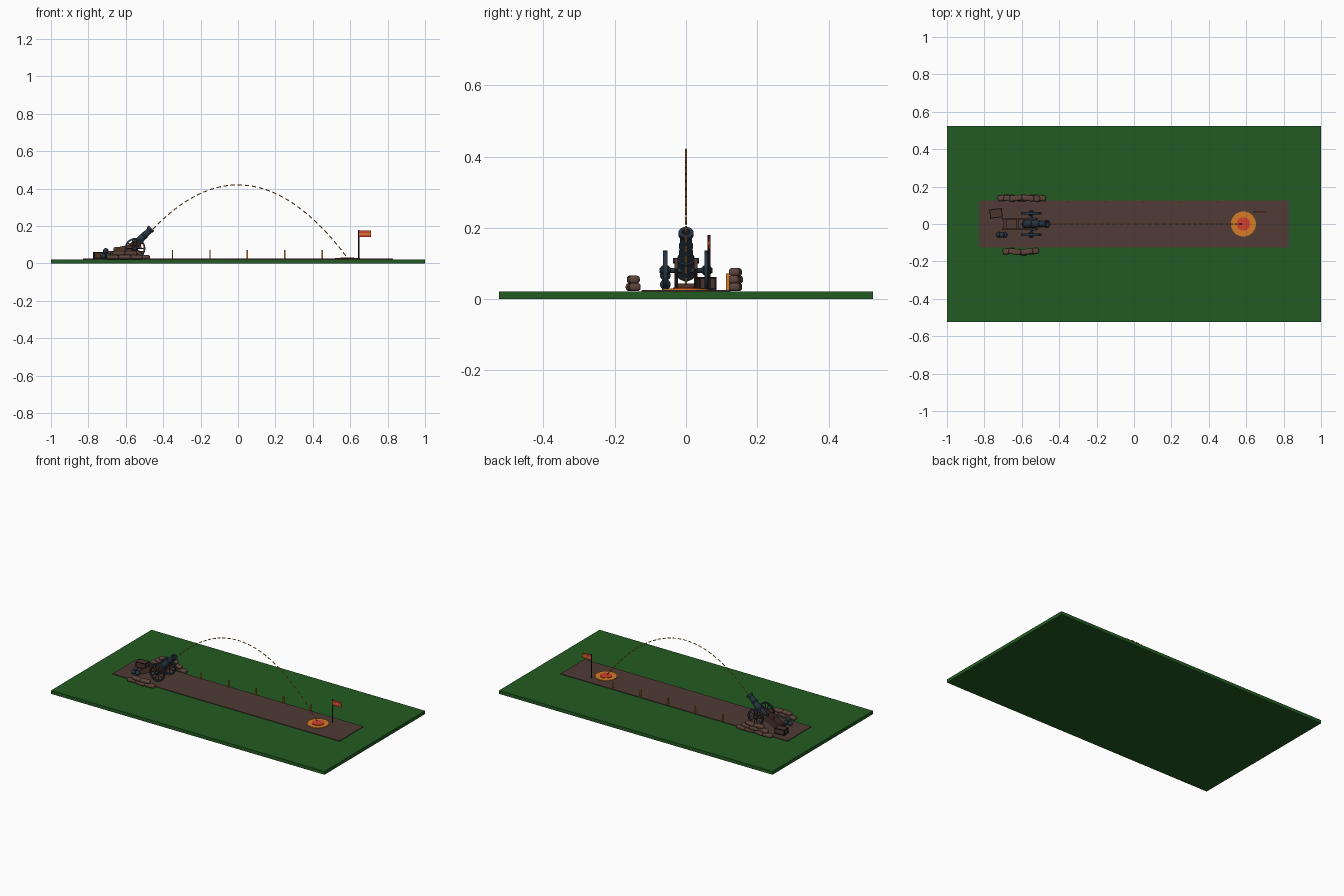
import bpy, bmesh, math
from mathutils import Matrix, Vector

cube = bpy.data.objects.get("Cube")
if cube:
    bpy.data.objects.remove(cube, do_unlink=True)


def material(name, r, g, b):
    m = bpy.data.materials.new(name)
    m.use_nodes = True
    m.diffuse_color = (r, g, b, 1)
    m.node_tree.nodes["Principled BSDF"].inputs["Base Color"].default_value = (r, g, b, 1)
    return m


GRASS = material("grass green", 0.016, 0.105, 0.016)
DIRT = material("dirt brown", 0.08, 0.044, 0.036)
IRON = material("blue iron", 0.02, 0.036, 0.055)
BLACK = material("black", 0.008, 0.008, 0.01)
WOOD = material("dark wood", 0.075, 0.036, 0.024)
SACK = material("sack brown", 0.11, 0.058, 0.042)
ORANGE = material("orange", 0.65, 0.2, 0.02)
RED = material("red", 0.65, 0.05, 0.03)

GROUND, PATH = 0.022, 0.026


def finish(name, bm, mat, smooth=False):
    bmesh.ops.recalc_face_normals(bm, faces=bm.faces[:])
    mesh = bpy.data.meshes.new(name)
    bm.to_mesh(mesh)
    bm.free()
    ob = bpy.data.objects.new(name, mesh)
    bpy.context.collection.objects.link(ob)
    mesh.materials.append(mat)
    if smooth:
        bpy.ops.object.select_all(action='DESELECT')
        ob.select_set(True)
        bpy.context.view_layer.objects.active = ob
        bpy.ops.object.shade_smooth_by_angle(angle=math.radians(40))
    return ob


def box(bm, center, size, turn=None):
    m = Matrix.Translation(center) @ (turn or Matrix()) @ Matrix.Diagonal((*size, 1))
    return bmesh.ops.create_cube(bm, size=1, matrix=m)["verts"]


def rod(bm, a, b, r, sides=12):
    a, b = Vector(a), Vector(b)
    turn = (b - a).to_track_quat('Z', 'Y').to_matrix().to_4x4()
    bmesh.ops.create_cone(bm, cap_ends=True, segments=sides, radius1=r, radius2=r,
                          depth=(b - a).length, matrix=Matrix.Translation((a + b) / 2) @ turn)


def lathe(bm, profile, matrix, sides=24, closed=False):
    """Turn (radius, height) points around local z."""
    rings = [[bm.verts.new(matrix @ Vector((r * math.cos(t), r * math.sin(t), h)))
              for t in (2 * math.pi * i / sides for i in range(sides))] for r, h in profile]
    pairs = list(zip(rings, rings[1:])) + ([(rings[-1], rings[0])] if closed else [])
    for p, q in pairs:
        for i in range(sides):
            j = (i + 1) % sides
            bm.faces.new((p[i], p[j], q[j], q[i]))
    if not closed:
        bm.faces.new(rings[0])
        bm.faces.new(rings[-1])


# Ground slab and dirt track
bm = bmesh.new()
box(bm, (0, 0, GROUND / 2), (2, 1.05, GROUND))
finish("grass_base", bm, GRASS)
bm = bmesh.new()
box(bm, (0, 0, (GROUND + PATH) / 2), (1.66, 0.25, PATH - GROUND))
finish("dirt_track", bm, DIRT)

# Barrel, tilted up toward +x
tilt = Matrix.Translation((-0.575, 0, 0.075)) @ Matrix.Rotation(math.radians(45), 4, 'Y')
bm = bmesh.new()
lathe(bm, [(0.004, -0.034), (0.009, -0.028), (0.005, -0.021), (0.02, -0.015), (0.026, -0.008),
           (0.026, 0), (0.023, 0.002), (0.022, 0.045), (0.025, 0.047), (0.025, 0.055),
           (0.021, 0.057), (0.018, 0.1), (0.02, 0.102), (0.02, 0.108), (0.017, 0.11),
           (0.016, 0.142), (0.021, 0.148), (0.021, 0.16), (0.011, 0.16), (0.011, 0.12)], tilt)
finish("cannon_barrel", bm, IRON, True)
bm = bmesh.new()
lathe(bm, [(0.0108, 0.13), (0.0108, 0.132)], tilt)
finish("barrel_bore", bm, BLACK)
bm = bmesh.new()
rod(bm, (-0.54, -0.036, 0.108), (-0.54, 0.036, 0.108), 0.008)
rod(bm, (-0.55, -0.075, 0.081), (-0.55, 0.075, 0.081), 0.007)
finish("axle_and_trunnions", bm, IRON, True)

# Carriage cheeks and trail
bm = bmesh.new()
cheek = [(-0.515, 0.085), (-0.525, 0.114), (-0.56, 0.114), (-0.59, 0.098), (-0.63, 0.09),
         (-0.705, 0.045), (-0.705, 0.028), (-0.68, 0.028), (-0.6, 0.062), (-0.55, 0.068)]
for y in (-0.027, 0.027):
    face = bm.faces.new([bm.verts.new((x, y - 0.005, z)) for x, z in cheek])
    out = bmesh.ops.extrude_face_region(bm, geom=[face])["geom"]
    bmesh.ops.translate(bm, vec=(0, 0.01, 0),
                        verts=[v for v in out if isinstance(v, bmesh.types.BMVert)])
for x, z in ((-0.69, 0.037), (-0.625, 0.068)):
    box(bm, (x, 0, z), (0.014, 0.06, 0.014))
finish("carriage", bm, WOOD)

# Wheels
for side, s in (("left", 1), ("right", -1)):
    place = Matrix.Translation((-0.55, 0.058 * s, 0.081)) @ Matrix.Rotation(math.pi / 2, 4, 'X')
    bm = bmesh.new()
    lathe(bm, [(0.055, -0.006), (0.055, 0.006), (0.046, 0.006), (0.046, -0.006)], place, 28, True)
    lathe(bm, [(0.008, -0.014), (0.013, -0.009), (0.013, 0.009), (0.008, 0.014)], place, 16)
    finish(side + "_wheel", bm, IRON, True)
    bm = bmesh.new()
    for i in range(10):
        t = 2 * math.pi * i / 10
        rod(bm, place.translation,
            place @ Vector((0.048 * math.cos(t), 0.048 * math.sin(t), 0)), 0.003, 6)
    finish(side + "_wheel_spokes", bm, WOOD)


# Sandbag walls
def sandbags(name, y, x, rows):
    bm = bmesh.new()
    for level, count in enumerate(rows):
        for i in range(count):
            cx = x + (i - (count - 1) / 2) * 0.064
            bend = 0.006 * (1 - abs(cx - x) / 0.06)
            swing = Matrix.Rotation(0.12 * (-1) ** (i + level), 4, 'Z')
            vs = box(bm, (cx, y + math.copysign(bend, y), GROUND + 0.012 + 0.021 * level),
                     (0.066, 0.031, 0.023), swing)
            edges = {e for v in vs for e in v.link_edges}
            bmesh.ops.bevel(bm, geom=list(edges), offset=0.009, segments=3,
                            profile=0.5, affect='EDGES')
    finish(name, bm, SACK, True)


sandbags("left_sandbags", 0.136, -0.6, (4, 3, 2))
sandbags("right_sandbags", -0.145, -0.605, (3, 2))

# Ammunition crate with frame
spin = Matrix.Rotation(0.12, 4, 'Z')
mid = Vector((-0.738, 0.057, PATH + 0.018))
bm = bmesh.new()
box(bm, mid, (0.064, 0.046, 0.035), spin)
finish("crate", bm, WOOD)
bm = bmesh.new()
for sx in (-1, 1):
    for sy in (-1, 1):
        box(bm, mid + spin @ Vector((0.031 * sx, 0.022 * sy, 0)), (0.005, 0.005, 0.036), spin)
for sz in (-1, 1):
    for s in (-1, 1):
        box(bm, mid + spin @ Vector((0, 0.022 * s, 0.0155 * sz)), (0.066, 0.005, 0.005), spin)
        box(bm, mid + spin @ Vector((0.031 * s, 0, 0.0155 * sz)), (0.005, 0.048, 0.005), spin)
finish("crate_frame", bm, BLACK)

# Stack of cannonballs
bm = bmesh.new()
for x, y, z in ((-0.722, -0.058, 0.015), (-0.692, -0.058, 0.015), (-0.707, -0.058, 0.041)):
    bmesh.ops.create_uvsphere(bm, u_segments=16, v_segments=10, radius=0.015,
                              matrix=Matrix.Translation((x, y, PATH + z)))
finish("cannonballs", bm, IRON, True)

# Distance markers
bm = bmesh.new()
for i in range(5):
    box(bm, (-0.35 + 0.2 * i, 0.117, PATH + 0.023), (0.007, 0.009, 0.046))
finish("distance_markers", bm, ORANGE)

# Target rings
for name, r, top, mat in (("target_outer", 0.067, 0.004, ORANGE), ("target_center", 0.036, 0.007, RED)):
    bm = bmesh.new()
    rod(bm, (0.585, 0, PATH), (0.585, 0, PATH + top), r, 32)
    finish(name, bm, mat)

# Flag
bm = bmesh.new()
rod(bm, (0.645, 0.065, PATH), (0.645, 0.065, 0.18), 0.004, 10)
finish("flag_pole", bm, BLACK, True)
bm = bmesh.new()
box(bm, (0.679, 0.065, 0.158), (0.064, 0.004, 0.034))
finish("flag", bm, RED)
bm = bmesh.new()
box(bm, (0.679, 0.065, 0.158), (0.0645, 0.006, 0.009))
finish("flag_stripe", bm, ORANGE)

# Dashed flight path
def arc(x):
    return Vector((x, 0, 0.42 - 1.14 * x * x))


xs, x = [], -0.455
while x < 0.575:
    slope = math.hypot(1, 2.28 * x)
    xs.append((x, x + 0.023 / slope))
    x += 0.038 / slope
bm = bmesh.new()
for a, b in xs:
    rod(bm, arc(a), arc(b), 0.0028, 6)
finish("flight_path", bm, ORANGE)
